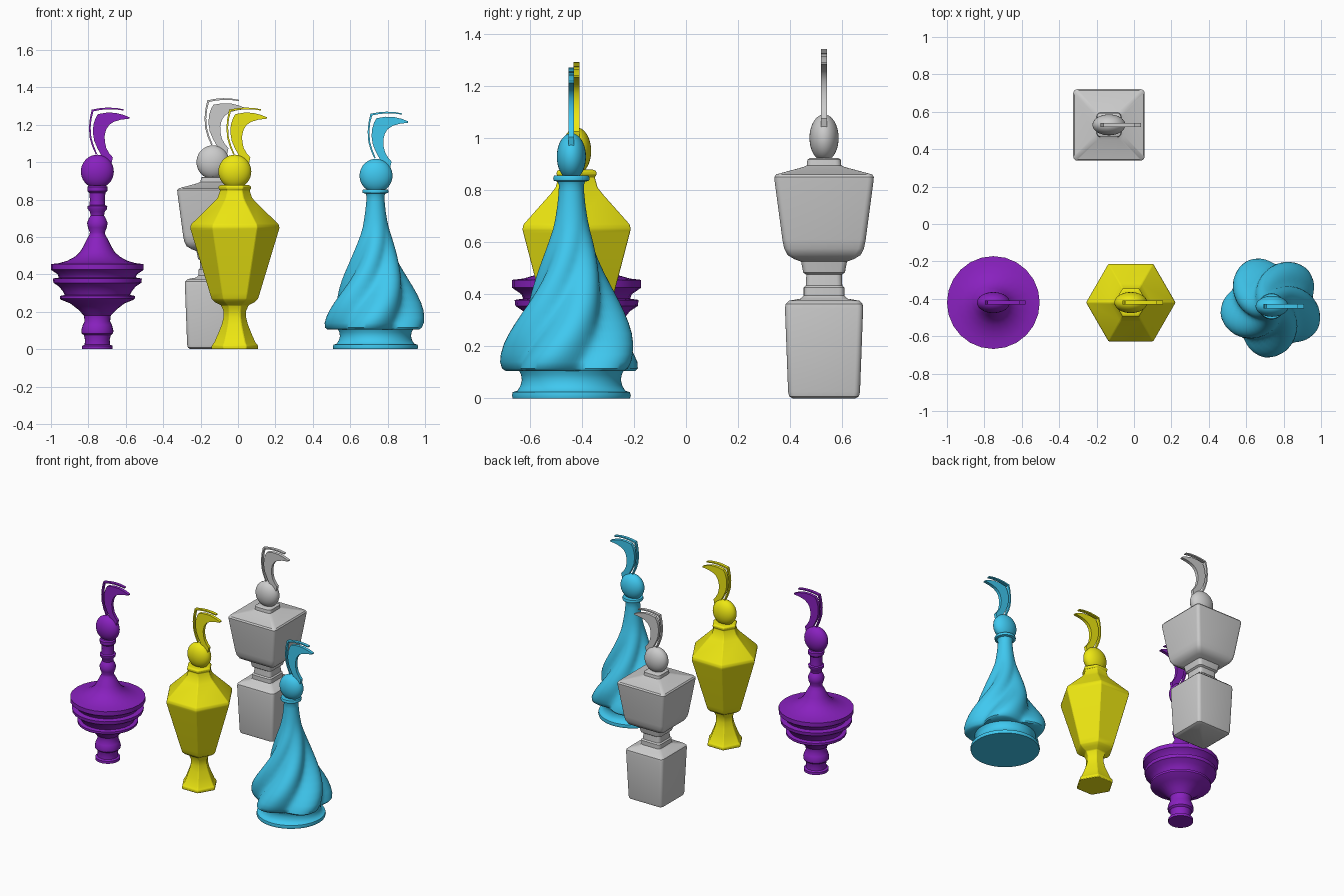
import bpy, bmesh
from math import sin, cos, pi, radians


def material(name, col):
    m = bpy.data.materials.new(name)
    m.diffuse_color = (*col, 1)
    return m


def finish(bm, name, loc, mat, angle=35, bevel=0):
    bmesh.ops.recalc_face_normals(bm, faces=bm.faces)
    me = bpy.data.meshes.new(name)
    bm.to_mesh(me)
    bm.free()
    ob = bpy.data.objects.new(name, me)
    bpy.context.collection.objects.link(ob)
    ob.location = loc
    if mat:
        me.materials.append(mat)
    if bevel:
        b = ob.modifiers.new("soft_edges", 'BEVEL')
        b.width, b.segments, b.limit_method = bevel, 2, 'ANGLE'
        b.angle_limit = radians(25)
    bpy.ops.object.select_all(action='DESELECT')
    bpy.context.view_layer.objects.active = ob
    ob.select_set(True)
    bpy.ops.object.shade_smooth_by_angle(angle=radians(angle))
    return ob


def skin(name, rings, loc, mat, angle=35, bevel=0):
    """Close a stack of equal-length point rings into a solid."""
    bm = bmesh.new()
    vs = [[bm.verts.new(p) for p in ring] for ring in rings]
    n = len(vs[0])
    for a, b in zip(vs, vs[1:]):
        for i in range(n):
            j = (i + 1) % n
            bm.faces.new((a[i], a[j], b[j], b[i]))
    bm.faces.new(vs[0][::-1])
    bm.faces.new(vs[-1])
    return finish(bm, name, loc, mat, angle, bevel)


def circle(r, z, n):
    return [(r * cos(2 * pi * i / n), r * sin(2 * pi * i / n), z) for i in range(n)]


def rounded_square(h, z, c=0.022, n=4):
    pts = []
    for q in range(4):
        a0 = q * pi / 2
        cx = (h - c) * (1 if q in (0, 3) else -1)
        cy = (h - c) * (1 if q < 2 else -1)
        for k in range(n + 1):
            a = a0 + k * pi / 2 / n
            pts.append((cx + c * cos(a), cy + c * sin(a), z))
    return pts


def plate(name, pts, thick, loc, mat):
    """Extrude an x-z outline along y."""
    bm = bmesh.new()
    a = [bm.verts.new((x, -thick / 2, z)) for x, z in pts]
    b = [bm.verts.new((x, thick / 2, z)) for x, z in pts]
    bm.faces.new(a)
    bm.faces.new(b[::-1])
    for i in range(len(pts)):
        j = (i + 1) % len(pts)
        bm.faces.new((a[j], a[i], b[i], b[j]))
    return finish(bm, name, loc, mat, 30)


BLADE = [(.03, .05), (.022, .085), (.0, .125), (-.017, .165), (-.024, .21), (-.021, .25),
         (-.01, .285), (.003, .307), (.05, .315), (.095, .314), (.14, .303), (.172, .29),
         (.172, .283), (.125, .277), (.088, .266), (.062, .248), (.046, .222), (.039, .19),
         (.04, .16), (.048, .125), (.064, .097), (.083, .075), (.075, .04)]
TRIM = [(-.008, .09), (-.028, .135), (-.041, .18), (-.045, .235), (-.04, .285), (-.03, .331),
        (.015, .339), (.055, .342), (.1, .340), (.14, .333),
        (.14, .326), (.1, .332), (.055, .333), (.015, .329), (-.021, .322),
        (-.031, .283), (-.036, .235), (-.032, .182), (-.02, .14), (-.002, .095)]


def stopper(prefix, x, y, z, mat):
    bm = bmesh.new()
    bmesh.ops.create_uvsphere(bm, u_segments=32, v_segments=20, radius=1)
    bmesh.ops.scale(bm, vec=(.088, .056, .09), verts=bm.verts)
    finish(bm, prefix + "_stopper_ball", (x, y, z), mat)
    plate(prefix + "_stopper_blade", BLADE, .022, (x, y, z), mat)
    plate(prefix + "_stopper_trim", TRIM, .022, (x, y, z), mat)


purple = material("purple", (.25, .015, .52))
yellow = material("yellow", (.85, .80, .006))
cyan = material("cyan", (.05, .58, .87))

# Round bottle with stacked flared rims
prof = [(.082, 0), (.082, .018), (.068, .024), (.066, .05), (.072, .075), (.084, .085), (.086, .1),
        (.078, .13), (.068, .15), (.072, .18), (.1, .21), (.145, .245), (.195, .265), (.2, .27),
        (.2, .285), (.175, .29), (.185, .31), (.205, .335), (.235, .355), (.238, .378), (.205, .383),
        (.212, .4), (.248, .425), (.248, .455), (.205, .46), (.16, .473), (.12, .495), (.093, .52),
        (.075, .55), (.055, .59), (.043, .61), (.04, .625), (.05, .65), (.055, .675), (.045, .7),
        (.036, .715), (.04, .735), (.052, .75), (.053, .765), (.042, .77), (.04, .8), (.043, .835),
        (.053, .845), (.054, .868), (.045, .875)]
skin("round_bottle", [circle(r, z, 24) for r, z in prof], (-.752, -.42, 0), purple)
stopper("round", -.752, -.42, .95, purple)

# Six-sided bottle
prof = [(.125, 0), (.125, .02), (.112, .035), (.09, .085), (.072, .13), (.062, .17), (.062, .205),
        (.075, .235), (.105, .25), (.125, .268), (.135, .3), (.236, .635), (.24, .65), (.235, .668),
        (.115, .785), (.093, .81), (.08, .85), (.088, .856), (.088, .872), (.075, .878)]
skin("hexagonal_bottle", [circle(r, z, 6) for r, z in prof], (-.017, -.42, 0), yellow, 30, .006)
stopper("hexagonal", -.017, -.42, .95, yellow)

# Square bottle
prof = [(.12, 0), (.134, .008), (.138, .025), (.15, .345), (.148, .362), (.135, .375), (.09, .383),
        (.078, .395), (.078, .425), (.07, .433), (.068, .475), (.08, .483), (.088, .525), (.115, .535),
        (.14, .55), (.153, .575), (.16, .61), (.19, .835), (.191, .85), (.184, .86), (.08, .888),
        (.066, .895), (.064, .917), (.055, .922)]
skin("square_bottle", [rounded_square(h, z) for h, z in prof], (-.134, .53, 0), None)
stopper("square", -.134, .53, 1.0, None)

# Twisted bottle: lobed body on a round foot, (radius, height, lobe depth)
prof = [(.225, 0, 0), (.228, .01, 0), (.225, .024, 0), (.206, .03, 0), (.195, .05, 0), (.19, .07, 0),
        (.193, .09, 0), (.2, .105, 0), (.258, .106, .2), (.27, .115, .2), (.275, .14, .21),
        (.271, .17, .22), (.26, .21, .23), (.244, .25, .24), (.225, .29, .25), (.205, .33, .25),
        (.185, .37, .25), (.165, .41, .24), (.146, .45, .22), (.129, .49, .2), (.113, .53, .16),
        (.098, .57, .12), (.084, .61, .08), (.071, .65, .04), (.062, .69, .01), (.054, .74, 0),
        (.049, .79, 0), (.048, .82, 0), (.053, .832, 0), (.068, .836, 0), (.07, .846, 0), (.066, .855, 0)]


def lobed(r, z, depth, n=100):
    turn = radians(-27 + 190 * (z - .13))
    pts = []
    for i in range(n):
        a = 2 * pi * i / n
        s = (.5 + .5 * cos(5 * (a - turn))) ** .7
        rr = r * (1 - depth * (1 - s))
        pts.append((rr * cos(a), rr * sin(a), z))
    return pts


skin("twisted_bottle", [lobed(*p) for p in prof], (.735, -.44, 0), cyan, 45)
stopper("twisted", .738, -.44, .928, cyan)
